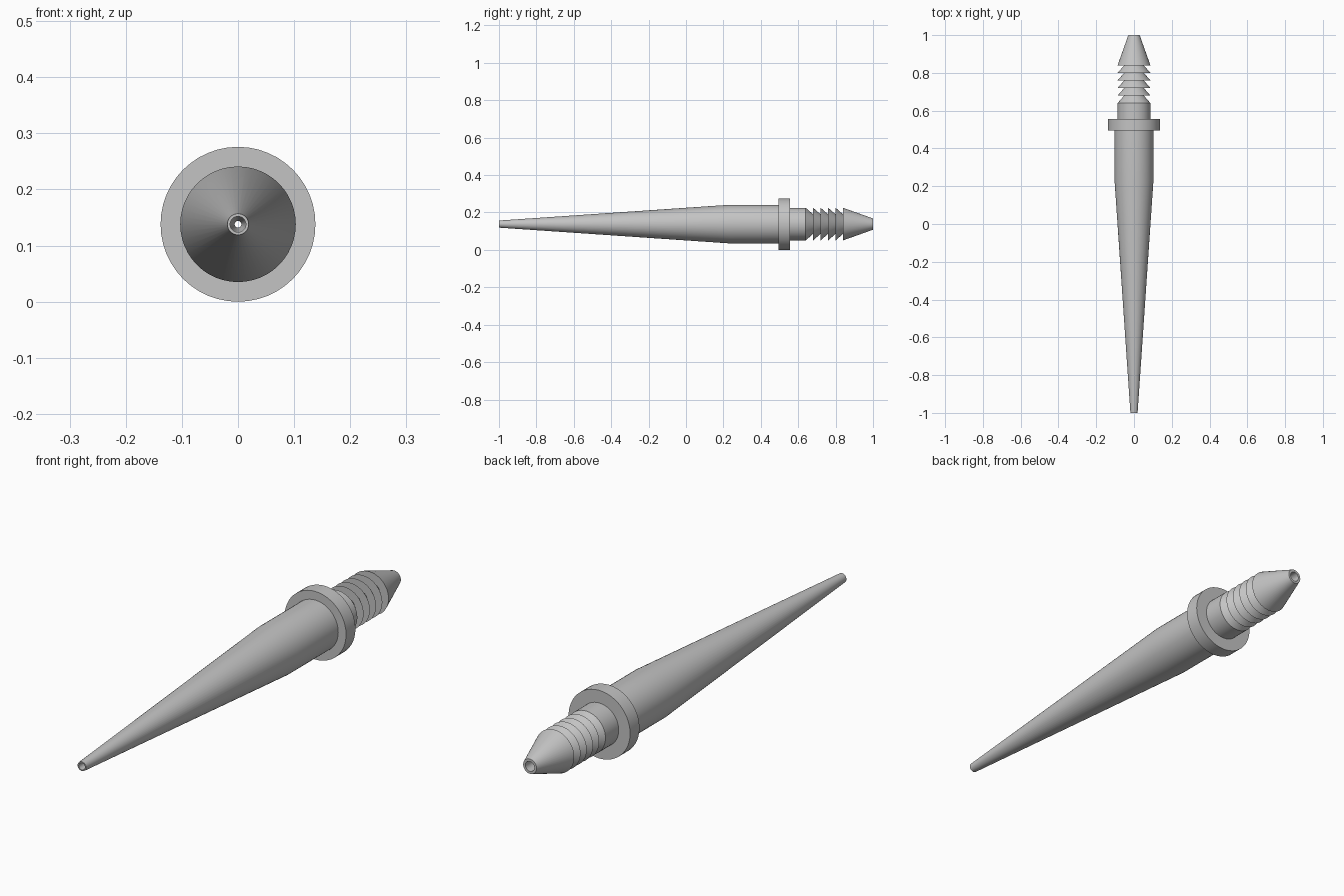
import bpy, bmesh, math

if "Cube" in bpy.data.objects:
    bpy.data.objects.remove(bpy.data.objects["Cube"])

AXIS_Z = 0.138
SEGMENTS = 48

grey = bpy.data.materials.new("light grey")
grey.diffuse_color = (0.55, 0.55, 0.55, 1)
grey.use_nodes = True
grey.node_tree.nodes["Principled BSDF"].inputs["Base Color"].default_value = grey.diffuse_color


def lathe(name, profile):
    """Spin a closed (y, radius) profile around the long axis."""
    bm = bmesh.new()
    rings = []
    for y, r in profile:
        rings.append([bm.verts.new((r * math.sin(a), y, AXIS_Z + r * math.cos(a)))
                      for a in (2 * math.pi * i / SEGMENTS for i in range(SEGMENTS))])
    for k, ring in enumerate(rings):
        nxt = rings[(k + 1) % len(rings)]
        for i in range(SEGMENTS):
            j = (i + 1) % SEGMENTS
            bm.faces.new((ring[i], ring[j], nxt[j], nxt[i]))
    bmesh.ops.recalc_face_normals(bm, faces=bm.faces)
    mesh = bpy.data.meshes.new(name)
    bm.to_mesh(mesh)
    bm.free()
    mesh.materials.append(grey)
    obj = bpy.data.objects.new(name, mesh)
    bpy.context.collection.objects.link(obj)
    bpy.ops.object.select_all(action='DESELECT')
    obj.select_set(True)
    bpy.context.view_layer.objects.active = obj
    bpy.ops.object.shade_smooth_by_angle(angle=math.radians(30))
    return obj


# Long tapered nozzle, straight sleeve and collar
profile = [(-1.0, 0.019), (0.23, 0.103), (0.495, 0.103),
           (0.495, 0.138), (0.555, 0.138), (0.555, 0.087)]

# Barbed stem: each barb slopes inward, then steps back out
profile += [(0.64, 0.087), (0.68, 0.052)]
for i in range(4):
    y = 0.68 + 0.04 * i
    profile += [(y, 0.087), (y + 0.04, 0.052)]

# Pointed hose end
profile += [(0.84, 0.087), (1.0, 0.03)]

# Hollow bore, narrowest in the middle
profile += [(1.0, 0.02), (0.5, 0.02), (0.45, 0.006), (-0.75, 0.006), (-0.8, 0.014), (-1.0, 0.014)]

lathe("barbed_nozzle", profile)
